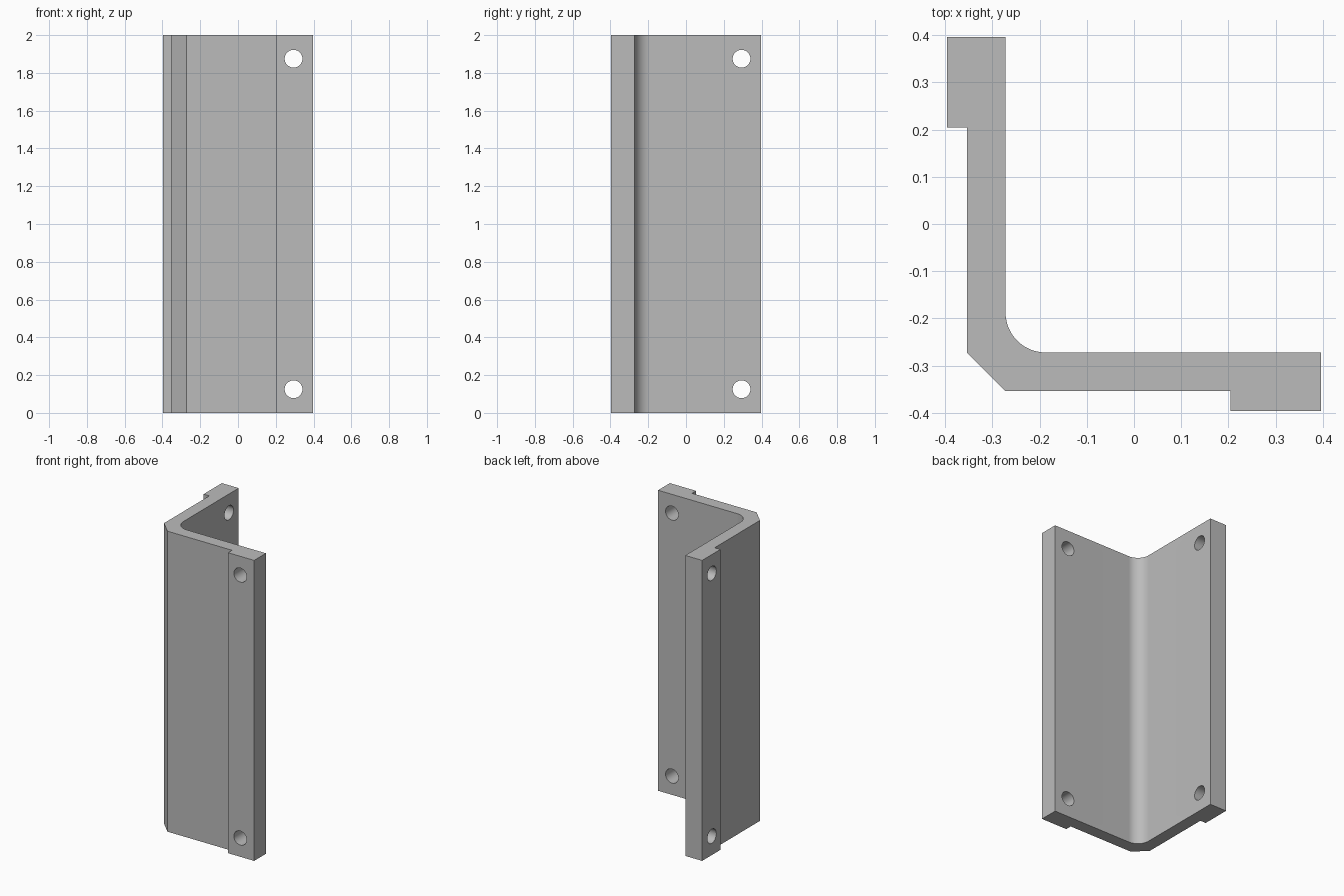
import bpy, bmesh, math
from mathutils import Matrix

cube = bpy.data.objects.get("Cube")
if cube:
    bpy.data.objects.remove(cube, do_unlink=True)

HEIGHT = 2.0
OUT, INNER, FACE, PAD = 0.396, -0.272, -0.354, 0.204
FILLET = 0.085
HOLE_R, HOLE_POS, HOLE_INSET = 0.047, 0.294, 0.125

grey = bpy.data.materials.new("plain grey")
grey.use_nodes = True
colour = (0.5, 0.5, 0.5, 1)
grey.diffuse_color = colour
grey.node_tree.nodes["Principled BSDF"].inputs["Base Color"].default_value = colour


def add_object(name, bm):
    bmesh.ops.recalc_face_normals(bm, faces=bm.faces)
    mesh = bpy.data.meshes.new(name)
    bm.to_mesh(mesh)
    bm.free()
    mesh.materials.append(grey)
    obj = bpy.data.objects.new(name, mesh)
    bpy.context.collection.objects.link(obj)
    return obj


# Half of the angle profile, from the chamfer to the inner wall of the x leg
leg = [(INNER, FACE), (PAD, FACE), (PAD, -OUT), (OUT, -OUT), (OUT, INNER)]
# Inner fillet, running from the x leg to the y leg
centre = INNER + FILLET
steps = 20
arc = []
for i in range(steps + 1):
    a = math.radians(270 - 90 * i / steps)
    arc.append((centre + FILLET * math.cos(a), centre + FILLET * math.sin(a)))
# The second leg mirrors the first across the diagonal
profile = leg + arc + [(y, x) for x, y in reversed(leg)]

# Extruded angle bracket
bm = bmesh.new()
base = bm.faces.new([bm.verts.new((x, y, 0)) for x, y in profile])
top = bmesh.ops.extrude_face_region(bm, geom=[base])["geom"]
bmesh.ops.translate(bm, vec=(0, 0, HEIGHT),
                    verts=[v for v in top if isinstance(v, bmesh.types.BMVert)])
bracket = add_object("angle_bracket", bm)

# Screw hole cutters: two through each pad
bm = bmesh.new()
for z in (HOLE_INSET, HEIGHT - HOLE_INSET):
    for pos, axis in (((HOLE_POS, -0.334, z), 'X'), ((-0.334, HOLE_POS, z), 'Y')):
        bmesh.ops.create_cone(
            bm, cap_ends=True, segments=40, radius1=HOLE_R, radius2=HOLE_R, depth=0.3,
            matrix=Matrix.Translation(pos) @ Matrix.Rotation(math.pi / 2, 4, axis))
cutter = add_object("hole_cutter", bm)
cutter.hide_render = True

cut = bracket.modifiers.new("screw_holes", 'BOOLEAN')
cut.operation = 'DIFFERENCE'
cut.solver = 'EXACT'
cut.object = cutter

# Apply the cut, then drop the cutter
bpy.ops.object.select_all(action='DESELECT')
bracket.select_set(True)
bpy.context.view_layer.objects.active = bracket
bpy.ops.object.modifier_apply(modifier=cut.name)
bpy.data.objects.remove(cutter, do_unlink=True)
bpy.ops.object.shade_smooth_by_angle(angle=math.radians(30))
